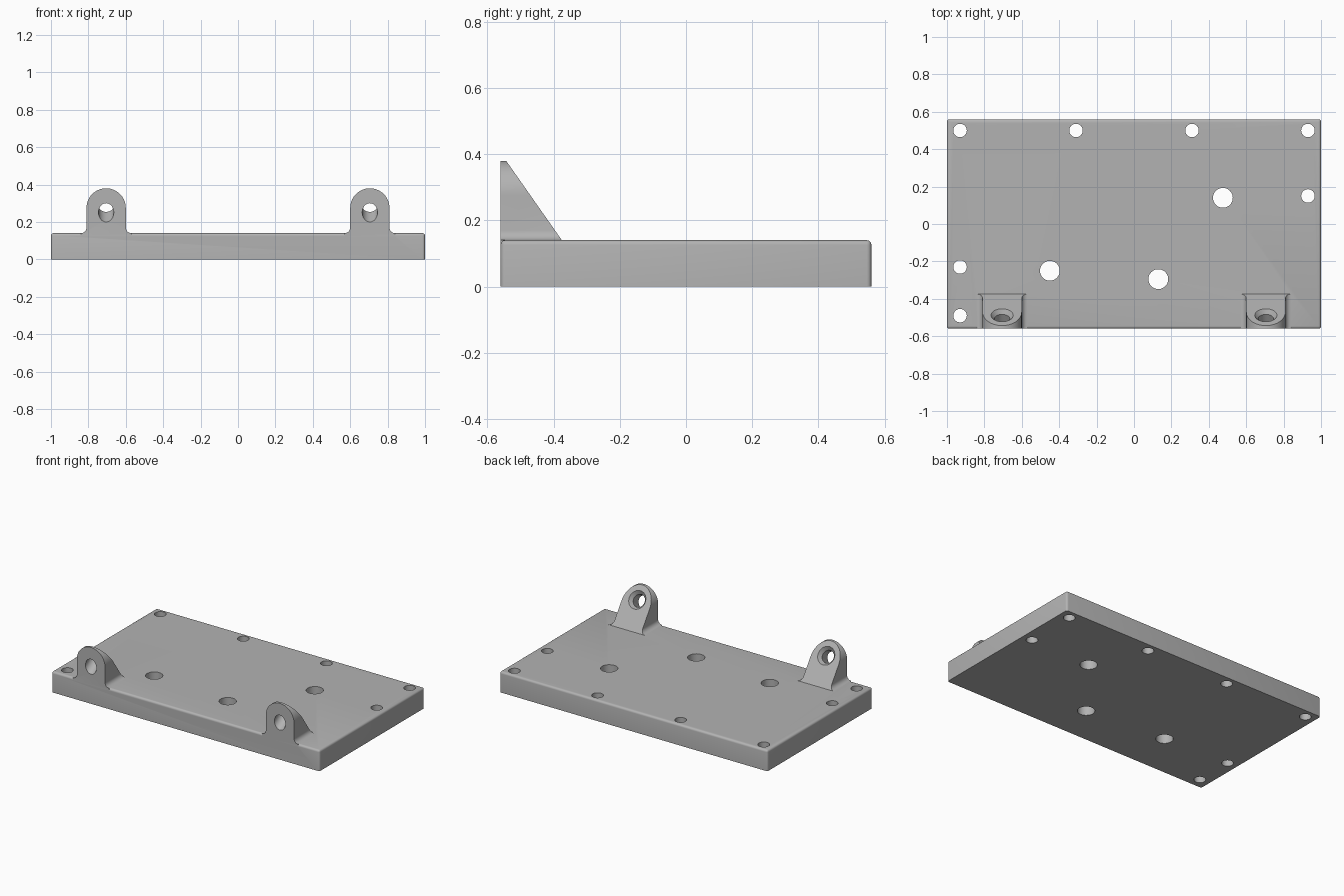
import bpy, bmesh, math
from mathutils import Vector

cube = bpy.data.objects.get("Cube")
if cube:
    bpy.data.objects.remove(cube, do_unlink=True)

HALF_X, HALF_Y, TOP = 1.0, 0.56, 0.14
LUG_X, LUG_R, LUG_Z = 0.705, 0.105, 0.275

grey = bpy.data.materials.new("machined grey")
grey.use_nodes = True
colour = (0.45, 0.45, 0.45, 1)
grey.diffuse_color = colour
grey.node_tree.nodes["Principled BSDF"].inputs["Base Color"].default_value = colour


def finish(bm, name):
    bmesh.ops.recalc_face_normals(bm, faces=bm.faces)
    mesh = bpy.data.meshes.new(name)
    bm.to_mesh(mesh)
    bm.free()
    mesh.materials.append(grey)
    obj = bpy.data.objects.new(name, mesh)
    bpy.context.collection.objects.link(obj)
    return obj


def boolean(target, tool, operation):
    """Apply a boolean to the target and remove the tool."""
    mod = target.modifiers.new(operation.lower(), "BOOLEAN")
    mod.operation, mod.object, mod.solver = operation, tool, "EXACT"
    bpy.ops.object.select_all(action="DESELECT")
    bpy.context.view_layer.objects.active = target
    target.select_set(True)
    bpy.ops.object.modifier_apply(modifier=mod.name)
    bpy.data.objects.remove(tool, do_unlink=True)


def cut_round(target, start, end, r1, r2):
    """Cut a round or tapered hole along the line from start to end."""
    start, end = Vector(start), Vector(end)
    bm = bmesh.new()
    bmesh.ops.create_cone(bm, cap_ends=True, segments=40, radius1=r1, radius2=r2,
                          depth=(end - start).length)
    turn = (end - start).to_track_quat("Z", "Y").to_matrix()
    bmesh.ops.rotate(bm, verts=bm.verts, matrix=turn)
    bmesh.ops.translate(bm, verts=bm.verts, vec=(start + end) / 2)
    tool = finish(bm, "hole_cutter")
    tool.hide_render = True
    boolean(target, tool, "DIFFERENCE")


def arc(cx, cz, r, a0, a1, steps):
    angles = [math.radians(a0 + (a1 - a0) * i / steps) for i in range(steps + 1)]
    return [(cx + r * math.cos(a), cz + r * math.sin(a)) for a in angles]


def make_lug(x):
    """Arched ear with base fillets, cut by a sloping back plane."""
    f = 0.03
    side = arc(LUG_R + f, TOP + f, f, 270, 180, 6)
    outline = [(LUG_R + f, TOP - 0.02)] + side + arc(0, LUG_Z, LUG_R, 0, 180, 28)
    outline += [(-px, pz) for px, pz in reversed(side)] + [(-LUG_R - f, TOP - 0.02)]
    bm = bmesh.new()
    face = bm.faces.new([bm.verts.new((x + px, -HALF_Y, pz)) for px, pz in outline])
    ext = bmesh.ops.extrude_face_region(bm, geom=[face])
    back = [v for v in ext["geom"] if isinstance(v, bmesh.types.BMVert)]
    bmesh.ops.translate(bm, verts=back, vec=(0, 0.3, 0))
    cut = bmesh.ops.bisect_plane(bm, geom=bm.verts[:] + bm.edges[:] + bm.faces[:],
                                 plane_co=(0, -0.375, TOP), plane_no=(0, 0.82, 0.575),
                                 clear_outer=True)
    rim = [e for e in cut["geom_cut"] if isinstance(e, bmesh.types.BMEdge)]
    bmesh.ops.edgeloop_fill(bm, edges=rim)
    return finish(bm, "lug")


# Base plate, rounded everywhere except around the underside
bm = bmesh.new()
bmesh.ops.create_cube(bm, size=1)
bmesh.ops.scale(bm, verts=bm.verts, vec=(2 * HALF_X, 2 * HALF_Y, TOP))
bmesh.ops.translate(bm, verts=bm.verts, vec=(0, 0, TOP / 2))
rounded = [e for e in bm.edges if max(v.co.z for v in e.verts) > 0.01]
bmesh.ops.bevel(bm, geom=rounded, offset=0.014, segments=4, profile=0.5, affect="EDGES")
plate = finish(bm, "mounting_plate")

# Two lugs on the front edge, each with a tilted countersunk hole
axis = Vector((0, 0.82, 0.575))
for sx in (-LUG_X, LUG_X):
    boolean(plate, make_lug(sx), "UNION")
for sx in (-LUG_X, LUG_X):
    mouth = Vector((sx, -HALF_Y, 0.25))
    cut_round(plate, mouth - axis * 0.1, mouth + axis * 0.3, 0.041, 0.041)
    cut_round(plate, mouth + axis * 0.065, mouth + axis * 0.095, 0.041, 0.065)
    cut_round(plate, mouth + axis * 0.094, mouth + axis * 0.2, 0.065, 0.065)

# Vertical holes through the plate
small = [(-0.93, 0.5), (-0.31, 0.5), (0.31, 0.5), (0.93, 0.5),
         (0.93, 0.15), (-0.93, -0.23), (-0.93, -0.49)]
large = [(0.475, 0.14), (-0.45, -0.25), (0.13, -0.295)]
for radius, spots in ((0.036, small), (0.053, large)):
    for hx, hy in spots:
        cut_round(plate, (hx, hy, -0.1), (hx, hy, TOP + 0.1), radius, radius)

bpy.ops.object.select_all(action="DESELECT")
bpy.context.view_layer.objects.active = plate
plate.select_set(True)
bpy.ops.object.shade_smooth_by_angle(angle=math.radians(30))
